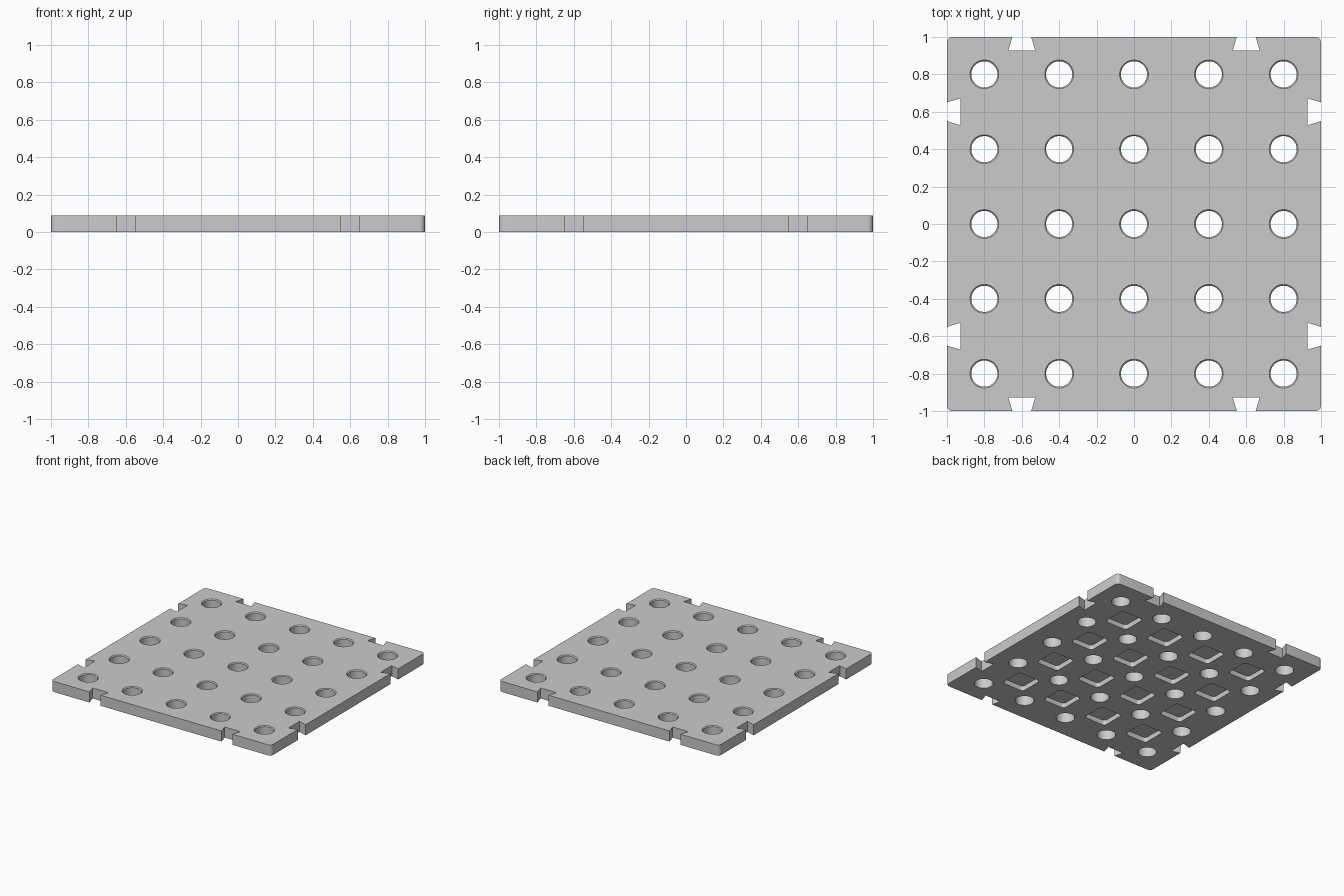
import bpy
import bmesh
from math import cos, sin, pi

THICK = 0.087
PITCH = 0.4
HOLE_R = 0.07
CHAMFER = 0.007
POCKET = 0.2
POCKET_DEPTH = 0.04

if "Cube" in bpy.data.objects:
    bpy.data.objects.remove(bpy.data.objects["Cube"])

grey = bpy.data.materials.new("plain grey")
grey.use_nodes = True
grey.diffuse_color = (0.6, 0.6, 0.6, 1)
grey.node_tree.nodes["Principled BSDF"].inputs["Base Color"].default_value = (0.6, 0.6, 0.6, 1)


def rounded_square(half, radius, steps=6):
    """Counter-clockwise outline of a square with rounded corners."""
    points = []
    for quarter in range(4):
        a = pi / 4 + quarter * pi / 2
        cx = (half - radius) * (1 if cos(a) > 0 else -1)
        cy = (half - radius) * (1 if sin(a) > 0 else -1)
        for i in range(steps + 1):
            t = quarter * pi / 2 + i / steps * pi / 2
            points.append((cx + radius * cos(t), cy + radius * sin(t)))
    return points


def circle(radius, sides=48):
    return [(radius * cos(2 * pi * i / sides), radius * sin(2 * pi * i / sides))
            for i in range(sides)]


def add_stack(bm, rings, x=0, y=0):
    """Closed solid through a list of (outline, height) rings."""
    loops = [[bm.verts.new((x + px, y + py, z)) for px, py in outline]
             for outline, z in rings]
    bm.faces.new(loops[0][::-1])
    bm.faces.new(loops[-1])
    for low, high in zip(loops, loops[1:]):
        n = len(low)
        for i in range(n):
            j = (i + 1) % n
            bm.faces.new((low[i], low[j], high[j], high[i]))


def make_object(name, bm):
    mesh = bpy.data.meshes.new(name)
    bm.to_mesh(mesh)
    bm.free()
    mesh.materials.append(grey)
    obj = bpy.data.objects.new(name, mesh)
    bpy.context.collection.objects.link(obj)
    return obj


# Plate with rounded corners
bm = bmesh.new()
outline = rounded_square(1, 0.03)
add_stack(bm, [(outline, 0), (outline, THICK)])
plate = make_object("perforated_plate", bm)

bm = bmesh.new()

# Round through holes, chamfered at the top
for i in range(-2, 3):
    for j in range(-2, 3):
        add_stack(bm, [(circle(HOLE_R), -0.05), (circle(HOLE_R), THICK - CHAMFER),
                       (circle(HOLE_R + CHAMFER), THICK), (circle(HOLE_R + CHAMFER), THICK + 0.05)],
                  i * PITCH, j * PITCH)

# Rounded square pockets in the underside, between the holes
square = rounded_square(POCKET / 2, 0.025)
for i in range(4):
    for j in range(4):
        add_stack(bm, [(square, -0.05), (square, POCKET_DEPTH)],
                  (i - 1.5) * PITCH, (j - 1.5) * PITCH)

# Dovetail notches, two per side
for side in range(4):
    c, s = round(cos(side * pi / 2)), round(sin(side * pi / 2))
    for centre in (-0.6, 0.6):
        dovetail = [(0.928, centre - 0.072), (1.04, centre - 0.038),
                    (1.04, centre + 0.038), (0.928, centre + 0.072)]
        turned = [(c * x - s * y, s * x + c * y) for x, y in dovetail]
        add_stack(bm, [(turned, -0.05), (turned, THICK + 0.05)])
cutter = make_object("hole_cutter", bm)
cutter.hide_render = True

# Cut everything in one pass, then drop the cutter
cut = plate.modifiers.new("cut", 'BOOLEAN')
cut.operation = 'DIFFERENCE'
cut.solver = 'EXACT'
cut.object = cutter
bpy.context.view_layer.objects.active = plate
plate.select_set(True)
bpy.ops.object.modifier_apply(modifier="cut")
bpy.data.objects.remove(cutter)

# Smooth the round walls, keep the edges sharp
bpy.ops.object.select_all(action='DESELECT')
plate.select_set(True)
bpy.ops.object.shade_smooth_by_angle(angle=pi / 6)
